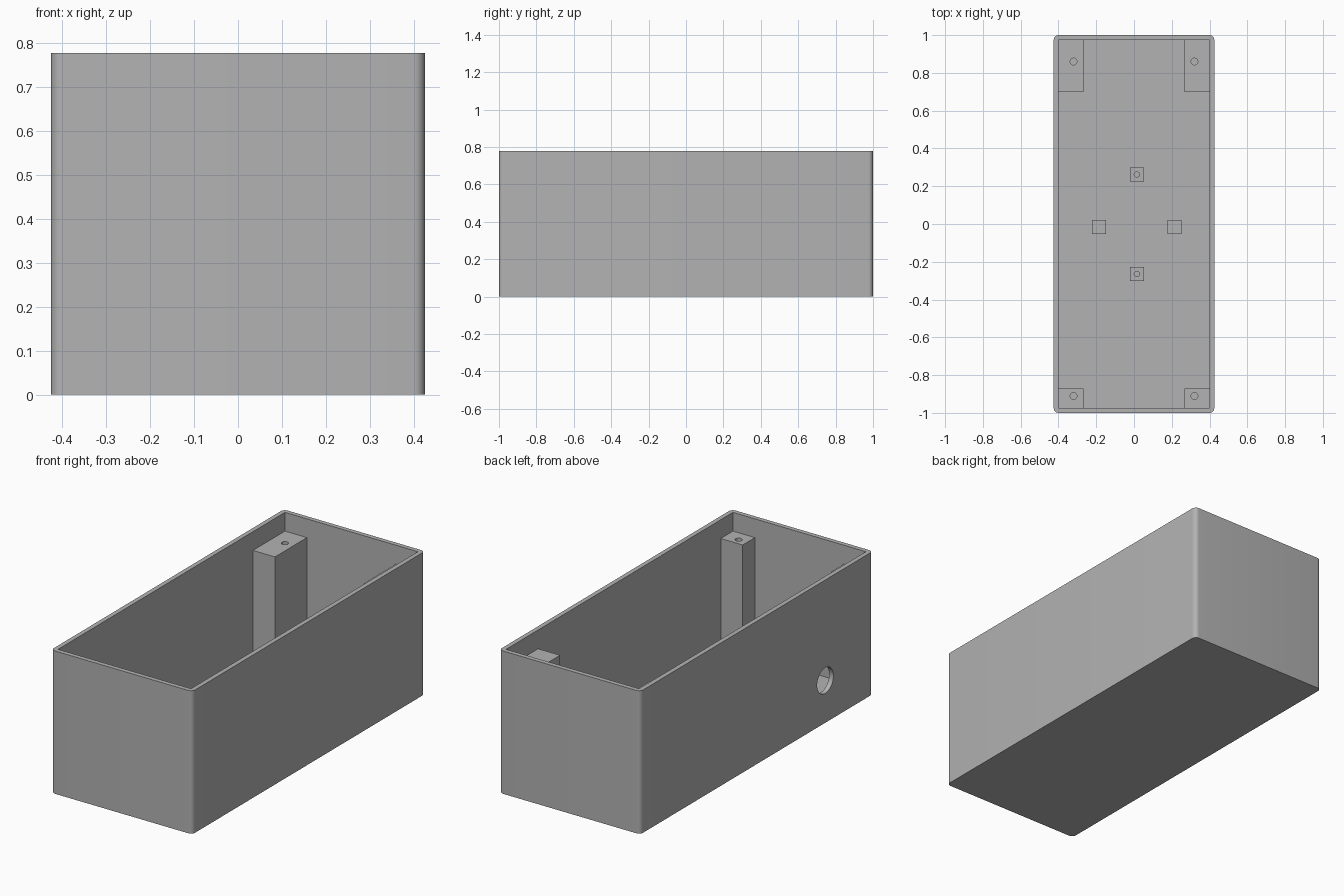
import bpy
import bmesh
import math
from mathutils import Matrix, Vector

cube = bpy.data.objects.get("Cube")
if cube:
    bpy.data.objects.remove(cube, do_unlink=True)

W, L, H = 0.425, 1.0, 0.777      # half width, half length, height
WALL, FLOOR = 0.025, 0.03
IX, IY = W - WALL, L - WALL      # inner half sizes

grey = bpy.data.materials.new("plain grey")
grey.use_nodes = True
colour = (0.45, 0.45, 0.45, 1)
grey.diffuse_color = colour
grey.node_tree.nodes["Principled BSDF"].inputs["Base Color"].default_value = colour


def finish(name, bm):
    mesh = bpy.data.meshes.new(name)
    bm.to_mesh(mesh)
    bm.free()
    mesh.materials.append(grey)
    ob = bpy.data.objects.new(name, mesh)
    bpy.context.collection.objects.link(ob)
    return ob


def box(name, lo, hi, round_corners=0):
    lo, hi = Vector(lo), Vector(hi)
    bm = bmesh.new()
    bmesh.ops.create_cube(bm, size=1, matrix=Matrix.Translation((lo + hi) / 2)
                          @ Matrix.Diagonal((*(hi - lo), 1)))
    if round_corners:
        upright = [e for e in bm.edges
                   if abs(e.verts[0].co.z - e.verts[1].co.z) > 0.1]
        bmesh.ops.bevel(bm, geom=upright, offset=round_corners, segments=8,
                        profile=0.5, affect='EDGES')
    return finish(name, bm)


def cylinder(name, centre, radius, depth, axis='Z'):
    turn = Matrix.Rotation(math.pi / 2, 4, 'Y') if axis == 'X' else Matrix()
    bm = bmesh.new()
    bmesh.ops.create_cone(bm, cap_ends=True, segments=32, radius1=radius,
                          radius2=radius, depth=depth,
                          matrix=Matrix.Translation(centre) @ turn)
    return finish(name, bm)


def cut(ob, cutter):
    mod = ob.modifiers.new("cut " + cutter.name, 'BOOLEAN')
    mod.object = cutter
    mod.solver = 'EXACT'
    bpy.context.view_layer.objects.active = ob
    bpy.ops.object.modifier_apply(modifier=mod.name)
    bpy.data.objects.remove(cutter, do_unlink=True)


def smooth(ob):
    bpy.ops.object.select_all(action='DESELECT')
    ob.select_set(True)
    bpy.context.view_layer.objects.active = ob
    bpy.ops.object.shade_smooth_by_angle(angle=math.radians(30))


# Open case with rounded upright corners and a round cable port
case = box("case", (-W, -L, 0), (W, L, H), round_corners=0.025)
cut(case, box("cavity", (-IX, -IY, FLOOR), (IX, IY, H + 0.1)))
cut(case, cylinder("port", (-W, -0.59, 0.23), 0.07, 0.2, 'X'))
smooth(case)

# Tall screw posts in the corners, longer at the back
POST_TOP = 0.675
for side, x in (("right", -1), ("left", 1)):
    for end, y0, y1, hole_y in (("front", -IY, -0.87, -0.91),
                                ("back", 0.70, IY, 0.86)):
        xs = sorted((x * 0.268, x * IX))
        post = box(f"{end}_{side}_post", (xs[0], y0, FLOOR), (xs[1], y1, POST_TOP))
        cut(post, cylinder("screw_hole", (x * 0.32, hole_y, POST_TOP), 0.018, 0.2))
        smooth(post)

# Short standoffs on the floor; the front and back ones take screws
OFF_TOP, HALF = 0.11, 0.037
for name, x, y, drilled in (("front", 0.015, -0.265, True),
                            ("back", 0.015, 0.262, True),
                            ("right", -0.185, -0.015, False),
                            ("left", 0.215, -0.015, False)):
    off = box(f"{name}_standoff", (x - HALF, y - HALF, FLOOR),
              (x + HALF, y + HALF, OFF_TOP))
    if drilled:
        cut(off, cylinder("pilot_hole", (x, y, OFF_TOP), 0.014, 0.12))
    smooth(off)
